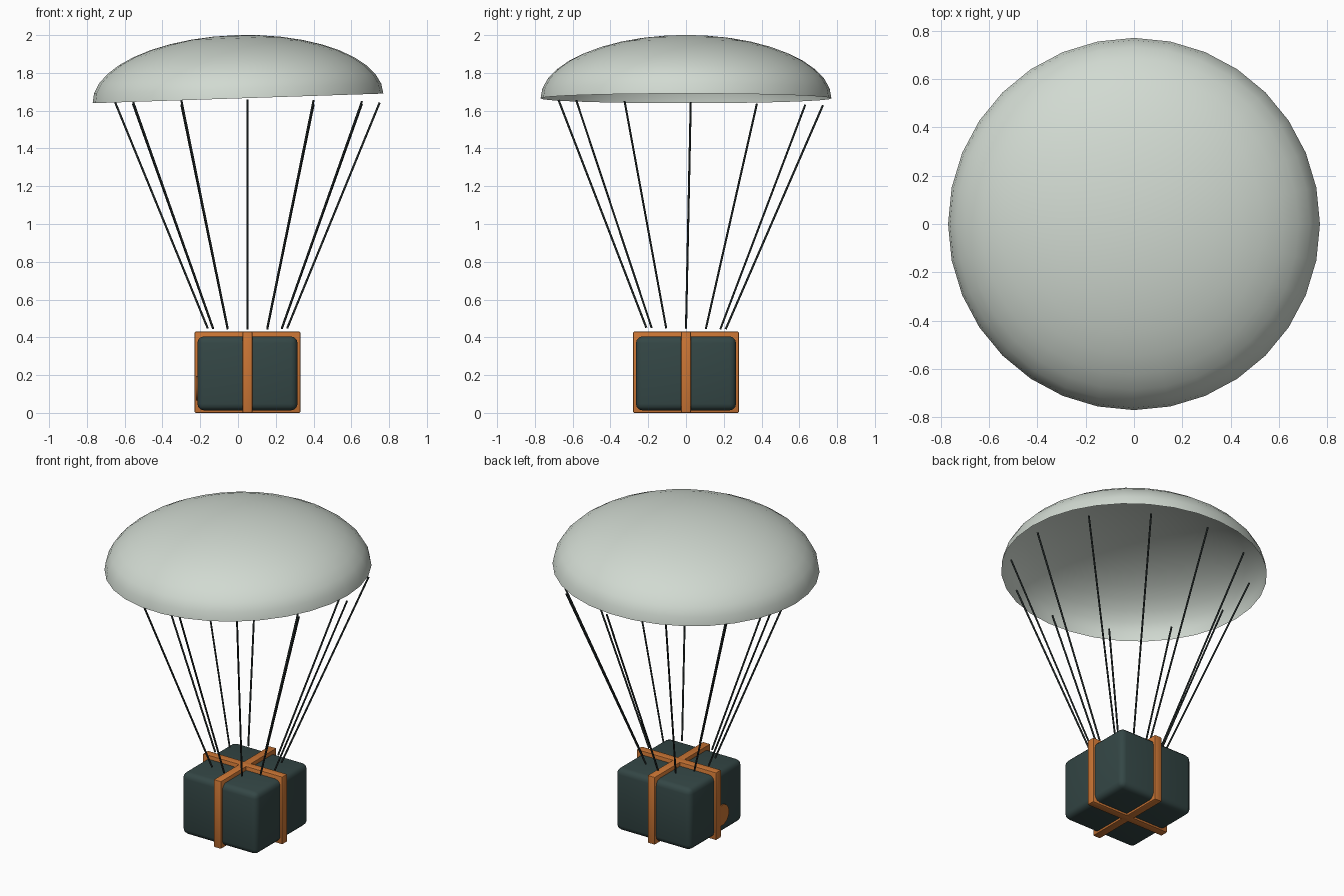
import bpy, bmesh, math
from mathutils import Vector, Matrix

if "Cube" in bpy.data.objects:
    bpy.data.objects.remove(bpy.data.objects["Cube"])


def mat(name, r, g, b):
    m = bpy.data.materials.new(name)
    m.diffuse_color = (r, g, b, 1)
    m.use_nodes = True
    m.node_tree.nodes["Principled BSDF"].inputs["Base Color"].default_value = m.diffuse_color
    return m


CLOTH = mat("pale_cloth", 0.64, 0.70, 0.64)
CASE = mat("dark_teal", 0.034, 0.062, 0.060)
STRAP = mat("orange", 0.60, 0.18, 0.035)
CORD = mat("dark_cord", 0.018, 0.025, 0.024)


def finish(name, bm, material, angle=None):
    bmesh.ops.recalc_face_normals(bm, faces=bm.faces)
    me = bpy.data.meshes.new(name)
    bm.to_mesh(me)
    bm.free()
    ob = bpy.data.objects.new(name, me)
    bpy.context.collection.objects.link(ob)
    me.materials.append(material)
    if angle:
        bpy.ops.object.select_all(action='DESELECT')
        ob.select_set(True)
        bpy.context.view_layer.objects.active = ob
        bpy.ops.object.shade_smooth_by_angle(angle=math.radians(angle))
    return ob


def block(name, lo, hi, bevel, segs, material):
    lo, hi = Vector(lo), Vector(hi)
    bm = bmesh.new()
    bmesh.ops.create_cube(bm, size=1)
    bmesh.ops.scale(bm, vec=hi - lo, verts=bm.verts)
    bmesh.ops.translate(bm, vec=(lo + hi) / 2, verts=bm.verts)
    bmesh.ops.bevel(bm, geom=bm.edges[:], offset=bevel, segments=segs,
                    profile=0.5, affect='EDGES')
    return finish(name, bm, material, 40)


# canopy: open half ellipsoid, slightly tilted
R, H, SEGS, RINGS = 0.77, 0.335, 32, 10
bm = bmesh.new()
rings = []
for i in range(RINGS):
    a = math.pi / 2 * i / RINGS
    rings.append([bm.verts.new((R * math.cos(a) * math.cos(t), R * math.cos(a) * math.sin(t), H * math.sin(a)))
                  for t in (2 * math.pi * j / SEGS for j in range(SEGS))])
top = bm.verts.new((0, 0, H))
for j in range(SEGS):
    k = (j + 1) % SEGS
    for lower, upper in zip(rings, rings[1:]):
        bm.faces.new((lower[j], lower[k], upper[k], upper[j]))
    bm.faces.new((rings[-1][j], rings[-1][k], top))
bm.transform(Matrix.Translation((0, 0, 1.665)) @ Matrix.Rotation(math.radians(-1.9), 4, 'Y'))
finish("canopy", bm, CLOTH, 60)

# crate and its two crossing straps
CX = 0.05
block("crate", (CX - 0.265, -0.265, 0.013), (CX + 0.265, 0.265, 0.405), 0.035, 3, CASE)
block("strap_across", (CX - 0.28, -0.026, 0.0), (CX + 0.28, 0.026, 0.43), 0.006, 2, STRAP)
block("strap_along", (CX - 0.026, -0.28, 0.0), (CX + 0.026, 0.28, 0.43), 0.006, 2, STRAP)

# small round badge on the left side of the crate
bm = bmesh.new()
bmesh.ops.create_cone(bm, cap_ends=True, segments=24, radius1=0.065, radius2=0.065, depth=0.009)
bm.transform(Matrix.Translation((CX - 0.268, -0.05, 0.13)) @ Matrix.Rotation(math.pi / 2, 4, 'Y'))
finish("side_badge", bm, STRAP, 40)

# twelve suspension cords
for i in range(12):
    t = 2 * math.pi * i / 12
    c, s = math.cos(t), math.sin(t)
    a = Vector((CX + 0.21 * c, 0.21 * s, 0.447 - 0.004 * s))
    b = Vector((CX + 0.70 * c, 0.025 + 0.70 * s, 1.643 - 0.014 * s))
    d = b - a
    bm = bmesh.new()
    bmesh.ops.create_cone(bm, cap_ends=True, segments=8, radius1=0.0055, radius2=0.0055, depth=d.length)
    bm.transform(Matrix.Translation((a + b) / 2) @ d.to_track_quat('Z', 'Y').to_matrix().to_4x4())
    finish(f"cord_{i + 1}", bm, CORD, 50)
